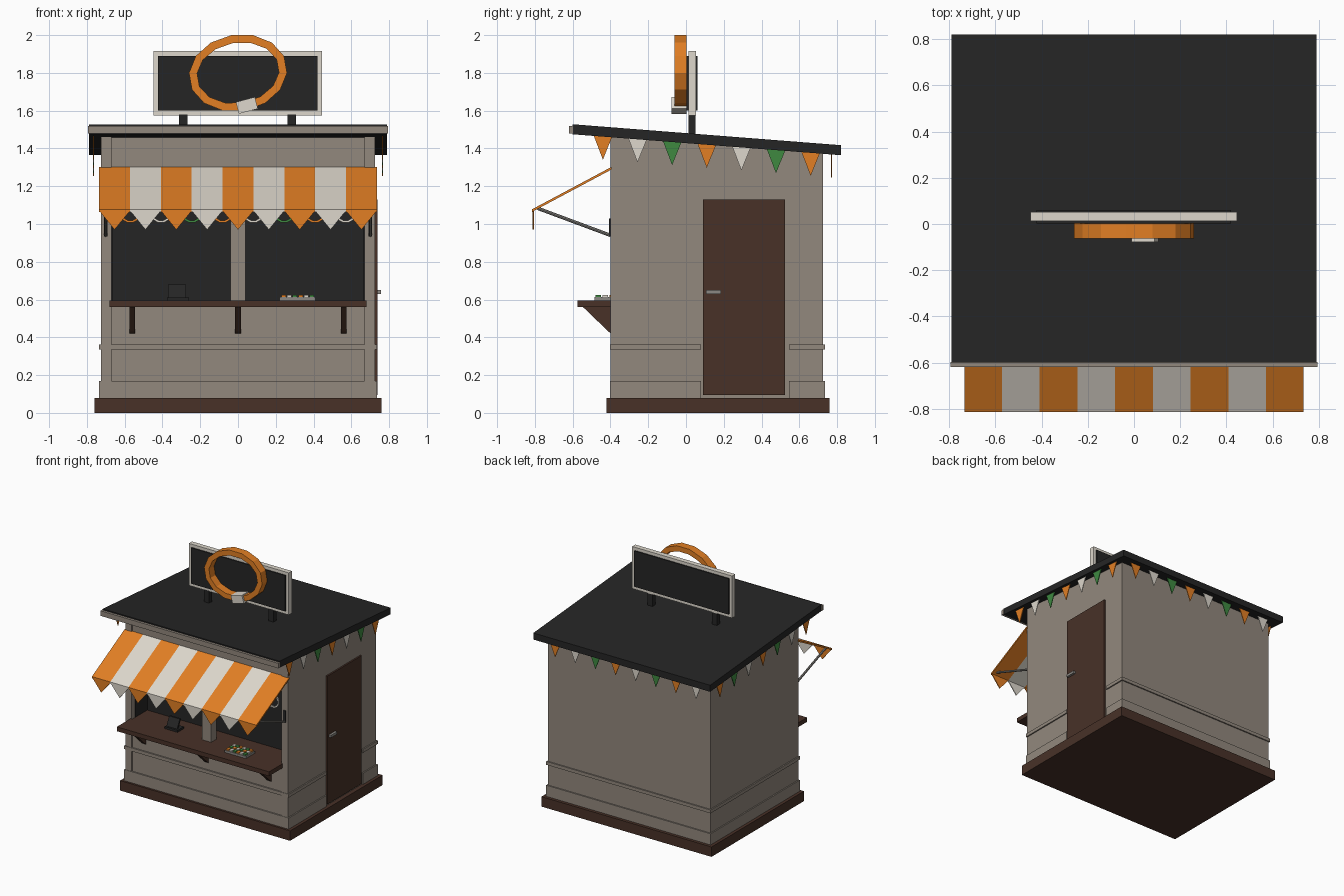
import bpy, bmesh, math
from mathutils import Vector

if "Cube" in bpy.data.objects:
    bpy.data.objects.remove(bpy.data.objects["Cube"])


def material(name, r, g, b):
    lin = lambda c: c / 12.92 if c <= 0.04045 else ((c + 0.055) / 1.055) ** 2.4
    m = bpy.data.materials.new(name)
    m.diffuse_color = (lin(r / 255), lin(g / 255), lin(b / 255), 1)
    m.use_nodes = True
    m.node_tree.nodes["Principled BSDF"].inputs["Base Color"].default_value = m.diffuse_color
    return m


WALL = material("taupe paint", 146, 136, 125)
WOOD = material("dark brown wood", 72, 49, 39)
BLACK = material("charcoal", 37, 37, 37)
ORANGE = material("orange", 226, 127, 36)
WHITE = material("warm white", 221, 215, 204)
GREEN = material("green", 62, 137, 64)
METAL = material("grey metal", 140, 137, 132)
FLAGS = (ORANGE, WHITE, GREEN)


def prism(name, pts, axis, a, b, mat):
    """Extrude a 2D outline from a to b along the axis ('x', 'y' or 'z')."""
    place = {'x': lambda p, t: (t, p[0], p[1]),
             'y': lambda p, t: (p[0], t, p[1]),
             'z': lambda p, t: (p[0], p[1], t)}[axis]
    bm = bmesh.new()
    lo = [bm.verts.new(place(p, a)) for p in pts]
    hi = [bm.verts.new(place(p, b)) for p in pts]
    n = len(pts)
    bm.faces.new(lo)
    bm.faces.new(hi)
    for i in range(n):
        j = (i + 1) % n
        bm.faces.new((lo[i], lo[j], hi[j], hi[i]))
    return finish(name, bm, mat)


def finish(name, bm, mat):
    bmesh.ops.recalc_face_normals(bm, faces=bm.faces)
    me = bpy.data.meshes.new(name)
    bm.to_mesh(me)
    bm.free()
    me.materials.append(mat)
    ob = bpy.data.objects.new(name, me)
    bpy.context.collection.objects.link(ob)
    return ob


def box(name, x0, x1, y0, y1, z0, z1, mat):
    return prism(name, [(x0, y0), (x1, y0), (x1, y1), (x0, y1)], 'z', z0, z1, mat)


def rod(name, p, q, r, mat):
    p, q = Vector(p), Vector(q)
    bm = bmesh.new()
    bmesh.ops.create_cone(bm, cap_ends=True, segments=8, radius1=r, radius2=r, depth=(q - p).length)
    ob = finish(name, bm, mat)
    ob.location = (p + q) / 2
    ob.rotation_euler = (q - p).to_track_quat('Z', 'Y').to_euler()
    return ob


def ring(name, cx, cz, rx, rz, width, tilt, y0, y1, n, mat):
    """Flat-sided elliptical hoop standing in the XZ plane."""
    bm = bmesh.new()
    loops = []
    for i in range(n):
        a = 2 * math.pi * (i + 0.5) / n
        section = []
        for inset, y in ((0, y0), (0, y1), (width, y1), (width, y0)):
            u, w = (rx - inset) * math.cos(a), (rz - inset) * math.sin(a)
            section.append(bm.verts.new((cx + u * math.cos(tilt) - w * math.sin(tilt), y,
                                         cz + u * math.sin(tilt) + w * math.cos(tilt))))
        loops.append(section)
    for i in range(n):
        s, t = loops[i], loops[(i + 1) % n]
        for k in range(4):
            bm.faces.new((s[k], s[(k + 1) % 4], t[(k + 1) % 4], t[k]))
    return finish(name, bm, mat)


def under(y):
    """Height of the sloping roof underside."""
    return 1.475 - 0.078 * (y + 0.6)


# Base and walls
box("base_plinth", -.76, .76, -.42, .76, 0, .08, WOOD)


def wall_outline(y0, y1):
    return [(y0, .08), (y1, .08), (y1, under(y1) + .01), (y0, under(y0) + .01)]


prism("rear_body", wall_outline(-.2, .725), 'x', -.67, .67, WALL)
for s in (-1, 1):
    prism("side_wall", wall_outline(-.40, .725), 'x', s * .67, s * .725, WALL)
    box("serving_side_lining", s * .664, s * .67, -.36, -.2, .57, 1.26, BLACK)
box("lower_front_wall", -.67, .67, -.392, -.2, .08, .565, WALL)
prism("header_wall", [(-.392, 1.26), (-.2, 1.26), (-.2, under(-.2)), (-.392, under(-.392))],
      'x', -.67, .67, WALL)
box("serving_back_lining", -.67, .67, -.208, -.2, .565, 1.26, BLACK)
box("centre_post", -.04, .04, -.40, -.33, .565, 1.27, WALL)

# Skirting and dado rail, interrupted by the door on the right side
for name, z0, z1 in (("skirting", .08, .17), ("dado_rail", .335, .362)):
    box(name + "_front", -.735, .735, -.403, -.38, z0, z1, WALL)
    box(name + "_back", -.735, .735, .72, .735, z0, z1, WALL)
    box(name + "_left", -.735, -.72, -.40, .73, z0, z1, WALL)
    box(name + "_right_fore", .72, .735, -.40, .08, z0, z1, WALL)
    box(name + "_right_aft", .72, .735, .545, .73, z0, z1, WALL)

# Door
box("door", .72, .738, .09, .525, .095, 1.13, WOOD)
box("door_handle", .738, .757, .105, .185, .63, .65, METAL)

# Counter with brackets
box("counter", -.68, .68, -.575, -.40, .56, .595, WOOD)
box("counter_inner", -.664, .664, -.40, -.21, .56, .595, WOOD)
for x in (-.56, 0, .56):
    prism("counter_bracket", [(-.545, .56), (-.395, .56), (-.395, .42), (-.41, .43)],
          'x', x - .015, x + .015, WOOD)

# Card reader and goods tray
box("reader_base", -.375, -.26, -.40, -.32, .595, .612, BLACK)
prism("reader_screen", [(-.385, .612), (-.365, .612), (-.335, .68), (-.35, .68)], 'x', -.37, -.275, BLACK)
box("goods_tray", .22, .41, -.485, -.37, .595, .613, METAL)
for i in range(6):
    for j in range(3):
        x, y = .229 + i * .03, -.478 + j * .036
        box("tray_item", x, x + .024, y, y + .028, .613, .625, FLAGS[(i + 2 * j) % 3])

# Hanging rings in the serving hatch
for i in range(8):
    ring("hanging_ring", (i - 3.5) * .163, 1.06, .055, .055, .012, 0, -.372, -.36, 12, FLAGS[i % 3])

# Sloping roof with front fascia
prism("roof", [(-.6, under(-.6)), (.82, under(.82)), (.82, under(.82) + .053), (-.6, under(-.6) + .053)],
      'x', -.79, .79, BLACK)
box("roof_fascia", -.795, .795, -.62, -.598, 1.478, 1.519, WALL)

# Striped awning with pointed valance
W = 1.47 / 9
for i in range(9):
    x0 = -.735 + i * W
    mat = FLAGS[i % 2]
    prism("awning_stripe", [(-.395, 1.302), (-.815, 1.078), (-.815, 1.064), (-.395, 1.288)],
          'x', x0, x0 + W, mat)
    prism("valance_point", [(x0, 1.07), (x0 + W, 1.07), (x0 + W / 2, .97)], 'y', -.813, -.806, mat)
for s in (-1, 1):
    rod("awning_arm", (s * .70, -.785, 1.083), (s * .70, -.40, .94), .009, METAL)
    box("arm_mount", s * .69, s * .71, -.408, -.395, .935, 1.03, BLACK)

# Bunting along the sides and the back
for i in range(7):
    y = -.44 + i * .1833
    for s in (-1, 1):
        prism("side_pennant", [(y - .05, under(y - .05) + .005), (y + .05, under(y + .05) + .005),
                               (y, under(y) - .122)], 'x', s * .762, s * .768, FLAGS[i % 3])
for i in range(8):
    x, z = .63 - i * .18, under(.77)
    prism("back_pennant", [(x - .05, z + .004), (x + .05, z + .004), (x, z - .122)],
          'y', .767, .773, FLAGS[i % 3])

# Roof sign
for x in (-.29, .285):
    box("sign_post", x - .022, x + .022, .012, .05, 1.44, 1.58, BLACK)
box("sign_frame", -.448, .445, .012, .052, 1.575, 1.915, WHITE)
box("sign_panel_front", -.423, .42, .003, .012, 1.6, 1.89, BLACK)
box("sign_panel_back", -.423, .42, .052, .061, 1.6, 1.89, BLACK)
ring("sign_hoop", 0, 1.8, .262, .203, .043, math.radians(10), -.062, .003, 14, ORANGE)
clip = []
for u, w in ((-.052, -.032), (.052, -.032), (.052, .032), (-.052, .032)):
    a = math.radians(15)
    clip.append((.047 + u * math.cos(a) - w * math.sin(a), 1.628 + u * math.sin(a) + w * math.cos(a)))
prism("hoop_clasp", clip, 'y', -.077, .003, WHITE)
